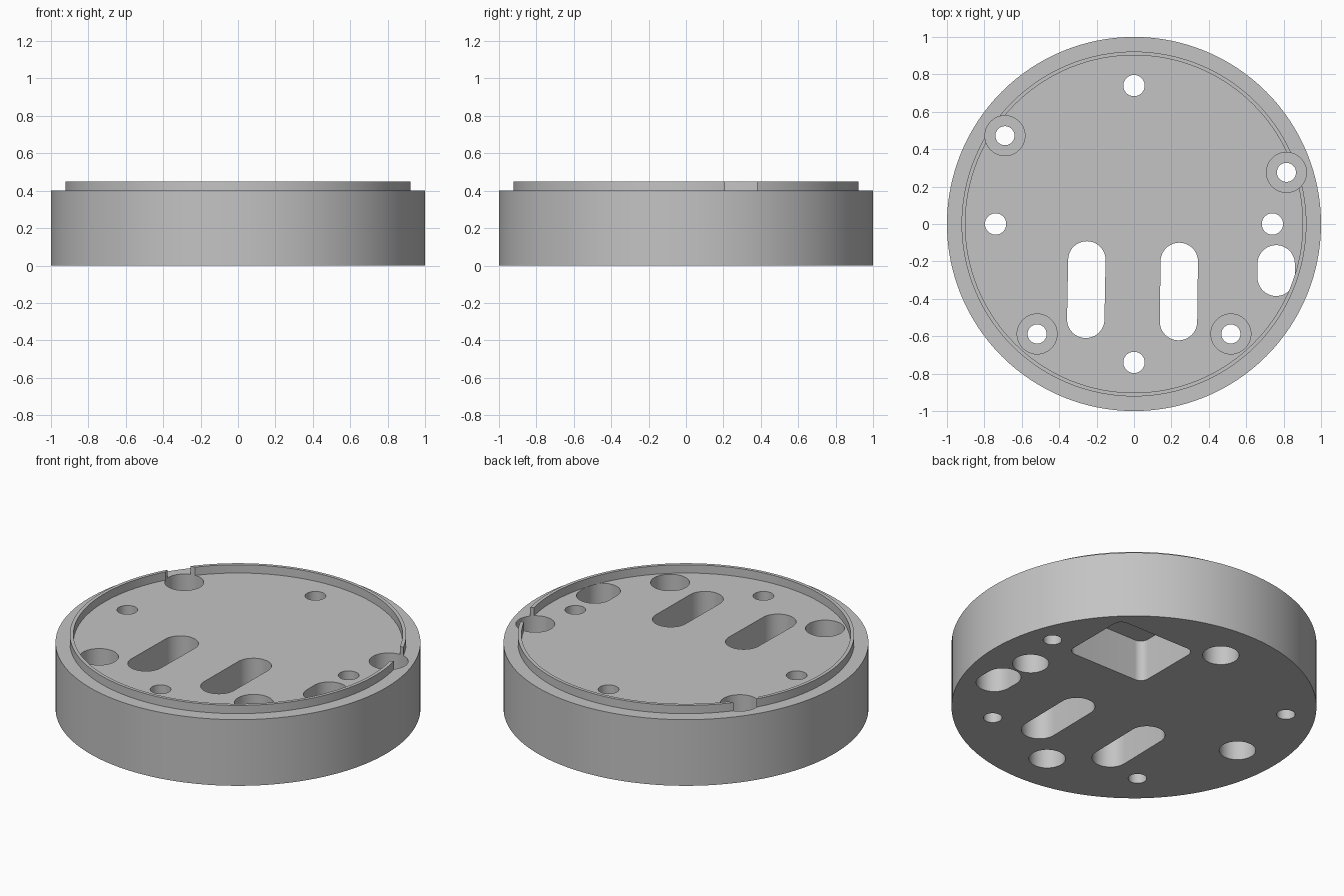
import bpy, bmesh, math

if "Cube" in bpy.data.objects:
    bpy.data.objects.remove(bpy.data.objects["Cube"])

grey = bpy.data.materials.new("light_grey")
grey.diffuse_color = (0.55, 0.55, 0.55, 1)
grey.use_nodes = True
grey.node_tree.nodes["Principled BSDF"].inputs["Base Color"].default_value = grey.diffuse_color


def outline(centres, r, steps):
    """Outline around one circle, or the rounded hull of anticlockwise centres."""
    n = len(centres)
    if n == 1:
        x, y = centres[0]
        return [(x + r * math.cos(math.tau * i / steps), y + r * math.sin(math.tau * i / steps))
                for i in range(steps)]
    pts = []
    for i, (x, y) in enumerate(centres):
        px, py = centres[i - 1]
        qx, qy = centres[(i + 1) % n]
        a = math.atan2(y - py, x - px) - math.pi / 2
        b = math.atan2(qy - y, qx - x) - math.pi / 2
        sweep = (b - a) % math.tau
        k = max(4, round(steps * sweep / math.tau))
        for j in range(k + 1):
            t = a + sweep * j / k
            pts.append((x + r * math.cos(t), y + r * math.sin(t)))
    return pts


def prism(name, centres, r, z0, z1, steps=48):
    """Solid made by extruding an outline from z0 to z1."""
    bm = bmesh.new()
    pts = outline(centres, r, steps)
    low = [bm.verts.new((x, y, z0)) for x, y in pts]
    high = [bm.verts.new((x, y, z1)) for x, y in pts]
    bm.faces.new(low[::-1])
    bm.faces.new(high)
    for i in range(len(pts)):
        j = (i + 1) % len(pts)
        bm.faces.new((low[i], low[j], high[j], high[i]))
    me = bpy.data.meshes.new(name)
    bm.to_mesh(me)
    bm.free()
    me.materials.append(grey)
    ob = bpy.data.objects.new(name, me)
    bpy.context.collection.objects.link(ob)
    return ob


def cut(target, cutters):
    """Subtract the cutters, then shade the result."""
    bpy.ops.object.select_all(action='DESELECT')
    bpy.context.view_layer.objects.active = target
    target.select_set(True)
    for c in cutters:
        c.hide_render = True
        m = target.modifiers.new("cut", 'BOOLEAN')
        m.operation, m.solver, m.object = 'DIFFERENCE', 'EXACT', c
        bpy.ops.object.modifier_apply(modifier=m.name)
    bpy.ops.object.shade_smooth_by_angle(angle=math.radians(30))


# Main parts
base = prism("base_disc", [(0, 0)], 1.0, 0, 0.4, 128)
rim = prism("raised_rim", [(0, 0)], 0.922, 0.4, 0.45, 128)

# Screw holes: wide bores from the top, narrow holes below
screws = [(-0.69, 0.472), (0.815, 0.276), (-0.518, -0.588), (0.518, -0.588)]
bores = [prism("screw_bore", [p], 0.107, 0.2, 0.6) for p in screws]
holes = [prism("screw_hole", [p], 0.051, -0.1, 0.3) for p in screws]

# Axis holes: narrow from the top, wide bores from below
for p in [(0.74, 0), (0, 0.74), (-0.74, 0), (0, -0.74)]:
    holes.append(prism("axis_hole", [p], 0.057, 0.1, 0.6))
    holes.append(prism("axis_bore", [p], 0.1, -0.1, 0.2))

# Long slots through the base
for a, b in [((-0.252, -0.192), (-0.258, -0.51)),
             ((0.242, -0.2), (0.238, -0.522)),
             ((0.76, -0.213), (0.76, -0.285))]:
    holes.append(prism("slot", [a, b], 0.1, -0.1, 0.6))

# Rounded rectangular pocket in the underside
x0, x1, y0, y1, r = 0.14, 0.67, 0.235, 0.68, 0.05
corners = [(x0 + r, y0 + r), (x1 - r, y0 + r), (x1 - r, y1 - r), (x0 + r, y1 - r)]
holes.append(prism("pocket", corners, r, -0.1, 0.25))

# Cut the base, then hollow the rim and notch it where the bores cross
cut(base, bores + holes)
rim_core = prism("rim_core", [(0, 0)], 0.902, 0.3, 0.6, 128)
cut(rim, [rim_core] + bores)

for c in bores + holes + [rim_core]:
    bpy.data.objects.remove(c)
